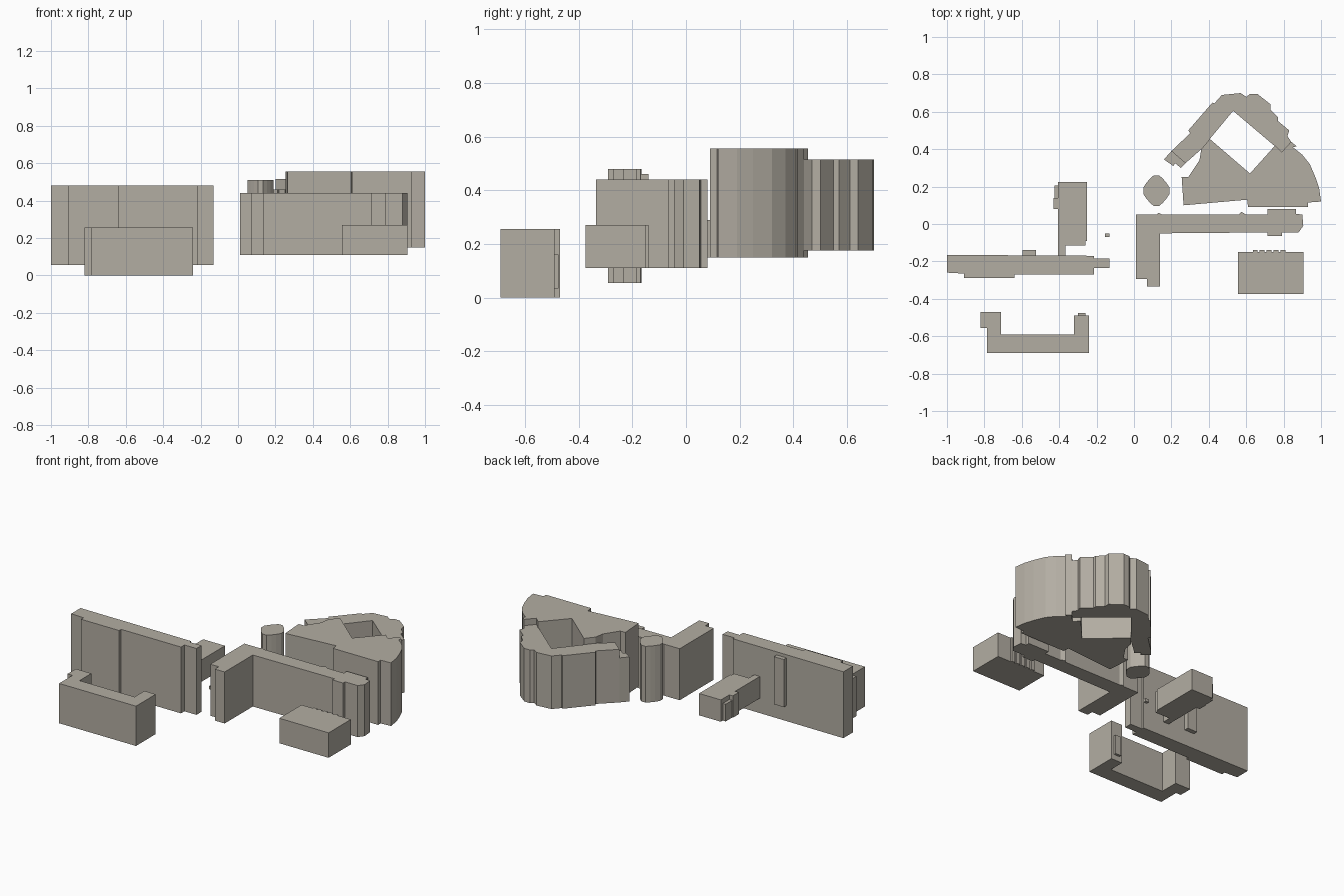
import bpy
import bmesh
from math import cos, sin, radians

default_cube = bpy.data.objects.get("Cube")
if default_cube:
    bpy.data.objects.remove(default_cube, do_unlink=True)

# One plain stone colour for every block
stone = bpy.data.materials.new("warm grey stone")
stone.use_nodes = True
colour = (.45, .42, .365, 1)
stone.diffuse_color = colour
stone.node_tree.nodes["Principled BSDF"].inputs["Base Color"].default_value = colour


def prism(name, outline, bottom, top):
    """Extrude a flat footprint straight up between two heights."""
    bm = bmesh.new()
    footprint = bm.faces.new([bm.verts.new((x, y, bottom)) for x, y in outline])
    extruded = bmesh.ops.extrude_face_region(bm, geom=[footprint], use_keep_orig=True)
    raised = [item for item in extruded["geom"] if isinstance(item, bmesh.types.BMVert)]
    bmesh.ops.translate(bm, verts=raised, vec=(0, 0, top - bottom))
    bmesh.ops.recalc_face_normals(bm, faces=bm.faces)
    mesh = bpy.data.meshes.new(name)
    bm.to_mesh(mesh)
    bm.free()
    mesh.materials.append(stone)
    block = bpy.data.objects.new(name, mesh)
    bpy.context.collection.objects.link(block)
    return block


def box(name, left, right, front, back, bottom, top):
    """Rectangular block given by its limits."""
    outline = [(left, front), (right, front), (right, back), (left, back)]
    return prism(name, outline, bottom, top)


# Low front building with two short wings
prism("low_u_building", [
    (-.82, -.47), (-.71, -.47), (-.71, -.59), (-.32, -.59), (-.32, -.49), (-.24, -.49),
    (-.24, -.69), (-.785, -.69), (-.785, -.555), (-.82, -.555)], 0, .255)
box("low_building_porch", -.3, -.26, -.5, -.475, .035, .16)

# Tall slab with a stepped front, an end tower and a rear shaft
prism("tall_slab", [
    (-1, -.165), (-.215, -.17), (-.215, -.185), (-.205, -.185), (-.205, -.235), (-.215, -.235),
    (-.215, -.27), (-.64, -.27), (-.64, -.29), (-.91, -.29), (-.91, -.265), (-1, -.26)], .055, .48)
box("slab_end_tower", -.205, -.13, -.235, -.185, .055, .48)
box("slab_rear_shaft", -.595, -.525, -.17, -.14, .155, .46)

# Small annex behind the slab
annex_floor, annex_roof = .15, .29
box("annex_hall", -.405, -.25, -.09, .225, annex_floor, annex_roof)
box("annex_front_step", -.37, -.26, -.115, -.09, annex_floor, annex_roof)
box("annex_link", -.405, -.365, -.17, -.09, annex_floor, annex_roof)
box("annex_side_bay", -.43, -.405, .08, .14, annex_floor, annex_roof)
box("annex_side_porch", -.425, -.405, .14, .205, annex_floor, .26)
box("kiosk", -.155, -.13, -.07, -.05, .15, .17)

# L-shaped middle building with stepped far end
prism("l_shaped_building", [
    (.01, .05), (.12, .05), (.13, .06), (.15, .05), (.56, .05), (.575, .065), (.6, .05),
    (.715, .05), (.715, .08), (.865, .08), (.865, .055), (.9, .05), (.905, -.01),
    (.88, -.045), (.79, -.045), (.79, -.065), (.715, -.065), (.715, -.045), (.14, -.05),
    (.14, -.335), (.07, -.335), (.07, -.295), (.01, -.295)], .11, .44)

# Low box at the front right with a row of shallow rear piers
box("low_box_building", .555, .905, -.375, -.15, .11, .27)
for pier in range(5):
    start = .635 + pier * .037
    box("rear_pier", start, start + .026, -.15, -.14, .11, .27)

# Round tower with alternating facets
facets = 16
tower = []
for step in range(facets):
    angle = radians(360 / facets * (step + .5))
    reach = .078 if step % 4 in (0, 3) else .07
    tower.append((.12 + reach * .92 * cos(angle), .178 + reach * 1.08 * sin(angle)))
prism("round_tower", tower, .15, .51)

# Fan-shaped block with a faceted curved side facing outward
prism("fan_block", [
    (.265, .1), (.605, .13), (.61, .09), (.93, .09), (.93, .115), (1, .12), (.99, .19),
    (.97, .25), (.94, .32), (.9, .37), (.85, .41), (.87, .415), (.84, .44), (.79, .385),
    (.755, .42), (.62, .27), (.405, .455), (.36, .4), (.35, .34), (.29, .25), (.255, .25)], .15, .555)

# Bent rear wing closing the courtyard
prism("rear_wing", [
    (.2, .39), (.3, .485), (.29, .5), (.42, .65), (.43, .645), (.47, .69), (.57, .7),
    (.6, .68), (.62, .695), (.66, .695), (.73, .64), (.73, .61), (.77, .57), (.77, .55),
    (.83, .5), (.82, .47), (.84, .44), (.79, .385), (.53, .605), (.36, .4),
    (.275, .325)], .175, .515)
prism("wing_end", [(.16, .345), (.2, .39), (.275, .325), (.25, .3), (.22, .325), (.21, .31)], .175, .46)
